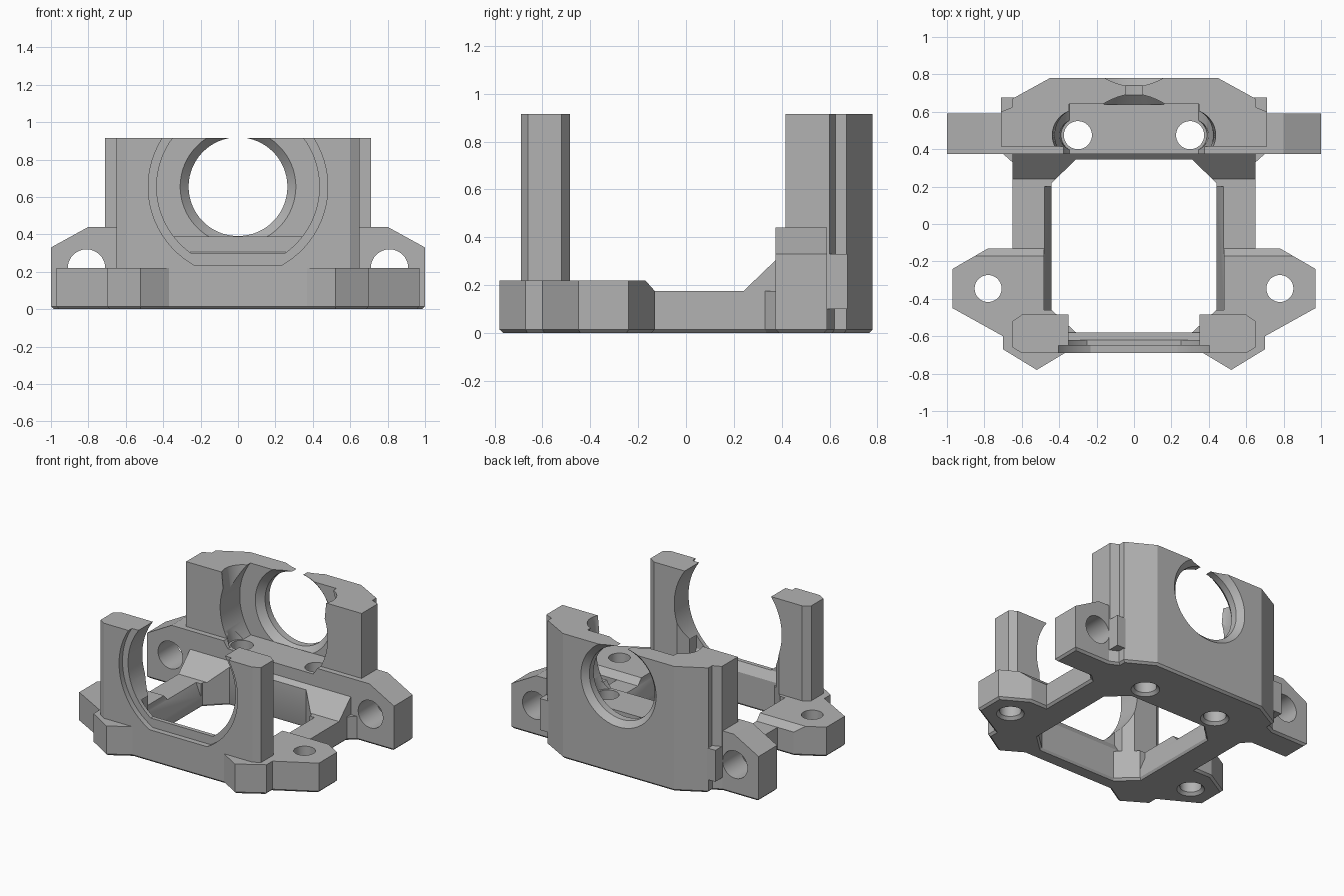
import bpy, bmesh, math
from mathutils import Vector

cube = bpy.data.objects.get("Cube")
if cube:
    bpy.data.objects.remove(cube, do_unlink=True)

grey = bpy.data.materials.new("plain grey")
grey.use_nodes = True
grey.diffuse_color = (0.45, 0.45, 0.45, 1)
grey.node_tree.nodes["Principled BSDF"].inputs["Base Color"].default_value = (0.45, 0.45, 0.45, 1)

TOP = 0.915     # top of the uprights and rear block
AXIS_Z = 0.655  # height of the horizontal bore


def place(axis, u, v, t):
    """Outline point (u, v) at distance t along the axis."""
    return {"X": (t, u, v), "Y": (u, t, v), "Z": (u, v, t)}[axis]


def loft(name, sections, axis):
    """Solid through (distance, outline) sections with equal point counts."""
    bm = bmesh.new()
    rings = [[bm.verts.new(place(axis, u, v, t)) for u, v in pts] for t, pts in sections]
    n = len(rings[0])
    for a, b in zip(rings, rings[1:]):
        for i in range(n):
            j = (i + 1) % n
            bm.faces.new((a[i], a[j], b[j], b[i]))
    bm.faces.new(rings[0])
    bm.faces.new(rings[-1])
    bmesh.ops.recalc_face_normals(bm, faces=bm.faces[:])
    mesh = bpy.data.meshes.new(name)
    bm.to_mesh(mesh)
    bm.free()
    mesh.materials.append(grey)
    ob = bpy.data.objects.new(name, mesh)
    bpy.context.collection.objects.link(ob)
    return ob


def prism(name, pts, axis, a, b):
    return loft(name, [(a, pts), (b, pts)], axis)


def box(name, x0, x1, y0, y1, z0, z1):
    return prism(name, [(x0, y0), (x1, y0), (x1, y1), (x0, y1)], "Z", z0, z1)


def circle(r, cu, cv, floor=-9, n=72):
    """Circle outline whose lower part can be flattened at a floor height."""
    ring = [2 * math.pi * (i + 0.5) / n for i in range(n)]
    pts = [(cu + r * math.cos(a), cv + r * math.sin(a)) for a in ring]
    kept = [p for p in pts if p[1] > floor]
    if len(kept) == n:
        return pts
    half = math.sqrt(r * r - (floor - cv) ** 2)
    low = min(range(n), key=lambda i: abs(ring[i] - 1.5 * math.pi))
    ordered = [p for p in pts[low:] + pts[:low] if p[1] > floor]
    return [(cu + half, floor)] + ordered + [(cu - half, floor)]


def lathe(name, stations, axis, cu, cv):
    return loft(name, [(t, circle(r, cu, cv)) for t, r in stations], axis)


def mirror(half):
    return half + [(-x, y) for x, y in reversed(half)]


def combine(body, other, operation):
    mod = body.modifiers.new(operation, "BOOLEAN")
    mod.operation, mod.solver, mod.object = operation, "EXACT", other
    bpy.ops.object.select_all(action="DESELECT")
    body.select_set(True)
    bpy.context.view_layer.objects.active = body
    bpy.ops.object.modifier_apply(modifier=mod.name)
    bpy.data.objects.remove(other, do_unlink=True)


# Base footprint with a small chamfer around the underside
footprint = mirror([(0.45, 0.78), (0.65, 0.67), (0.65, 0.62), (0.71, 0.59), (1, 0.59),
                    (1, 0.375), (0.70, 0.375), (0.65, 0.33), (0.65, -0.13), (0.78, -0.13),
                    (0.97, -0.24), (0.97, -0.45), (0.70, -0.60), (0.70, -0.67),
                    (0.52, -0.78), (0.37, -0.69)])
body = prism("mounting_bracket", footprint, "Z", 0, 0.175)
bm = bmesh.new()
bm.from_mesh(body.data)
under = [e for e in bm.edges if all(v.co.z < 0.001 for v in e.verts)]
bmesh.ops.bevel(bm, geom=under, offset=0.015, segments=1, affect="EDGES")
bm.to_mesh(body.data)
bm.free()

# Thicker front plate
plate = mirror([(0.78, -0.13), (0.97, -0.24), (0.97, -0.45), (0.70, -0.60),
                (0.70, -0.67), (0.52, -0.78), (0.37, -0.69)])
parts = [prism("front_plate", plate, "Z", 0.05, 0.22)]
# Ramp rising to the rear, and the wide wing bar
parts.append(prism("ramp", [(0.24, 0.1), (0.24, 0.175), (0.375, 0.305), (0.45, 0.305),
                            (0.45, 0.1)], "X", -0.65, 0.65))
parts.append(prism("wing_bar", mirror([(1, 0.05), (1, 0.33), (0.8, 0.44)]), "Y", 0.375, 0.59))
# Tall rear block
rear = mirror([(0.45, 0.78), (0.65, 0.67), (0.65, 0.625), (0.71, 0.6), (0.71, 0.415)])
parts.append(prism("rear_block", rear, "Z", 0.1, TOP))
# Front cross wall with a sloped rear lip
parts.append(prism("front_wall", [(-0.69, 0.05), (-0.69, 0.45), (-0.62, 0.45), (-0.62, 0.30),
                                  (-0.58, 0.24), (-0.58, 0.05)], "X", -0.45, 0.45))
# Uprights and rear side tabs
for side in (-1, 1):
    post = [(0.35, -0.69), (0.60, -0.69), (0.65, -0.66), (0.65, -0.52), (0.60, -0.485),
            (0.35, -0.485)]
    parts.append(prism("front_upright", [(side * x, y) for x, y in post], "Z", 0.1, TOP))
    tab = [(0.6, 0.55), (0.71, 0.55), (0.71, 0.675), (0.6, 0.675)]
    parts.append(prism("side_tab", [(side * x, y) for x, y in tab], "Z", 0.1, 0.33))
for part in parts:
    combine(body, part, "UNION")

# Central opening, with a flare on its underside and along the rails
opening = mirror([(0.44, -0.46), (0.44, 0.22), (0.31, 0.345)])
opening = [(0.31, -0.58)] + opening + [(-0.31, -0.58)]
wide = [(x * 1.04, y * 1.03) for x, y in opening]
cutters = [loft("opening", [(-0.01, wide), (0.016, opening), (0.6, opening)], "Z")]
cutters.append(prism("rail_chamfer", mirror([(0.43, 0.08), (0.44, 0.08), (0.48, 0.176),
                                             (0.48, 0.4)]), "Y", -0.46, 0.20))
cutters.append(prism("plate_slope", [(-0.17, 0.22), (-0.13, 0.175), (-0.10, 0.175),
                                     (-0.10, 0.25), (-0.17, 0.25)], "X", -1.1, 1.1))
# Front ring opening and its shallow outer recess
cutters.append(prism("front_bore", circle(0.435, 0, AXIS_Z, 0.30), "Y", -0.8, -0.4))
cutters.append(prism("front_recess", circle(0.48, 0, AXIS_Z, 0.235), "Y", -0.8, -0.65))
# Rear pocket with a flat floor, then the stepped bore
cutters.append(prism("rear_pocket", circle(0.435, 0, AXIS_Z, 0.39), "Y", 0.3, 0.641))
cutters.append(lathe("rear_bore", [(0.64, 0.31), (0.69, 0.264), (0.74, 0.264), (0.80, 0.324)],
                     "Y", 0, AXIS_Z))
for side in (-1, 1):
    # Screw holes through the plate, rear floor and wings
    for x, y, r in ((0.78, -0.345, 0.072), (0.30, 0.475, 0.075)):
        cutters.append(lathe("screw_hole", [(-0.01, r + 0.03), (0.02, r), (0.5, r)],
                             "Z", side * x, y))
    cutters.append(lathe("head_clearance", [(0.391, 0.09), (0.95, 0.14)],
                         "Z", side * 0.30, 0.475))
    cutters.append(lathe("wing_hole", [(0.2, 0.1), (0.585, 0.1), (0.7, 0.1)],
                         "Y", side * 0.81, 0.22))
for cutter in cutters:
    combine(body, cutter, "DIFFERENCE")

bpy.ops.object.select_all(action="DESELECT")
body.select_set(True)
bpy.context.view_layer.objects.active = body
bpy.ops.object.shade_smooth_by_angle(angle=math.radians(25))
